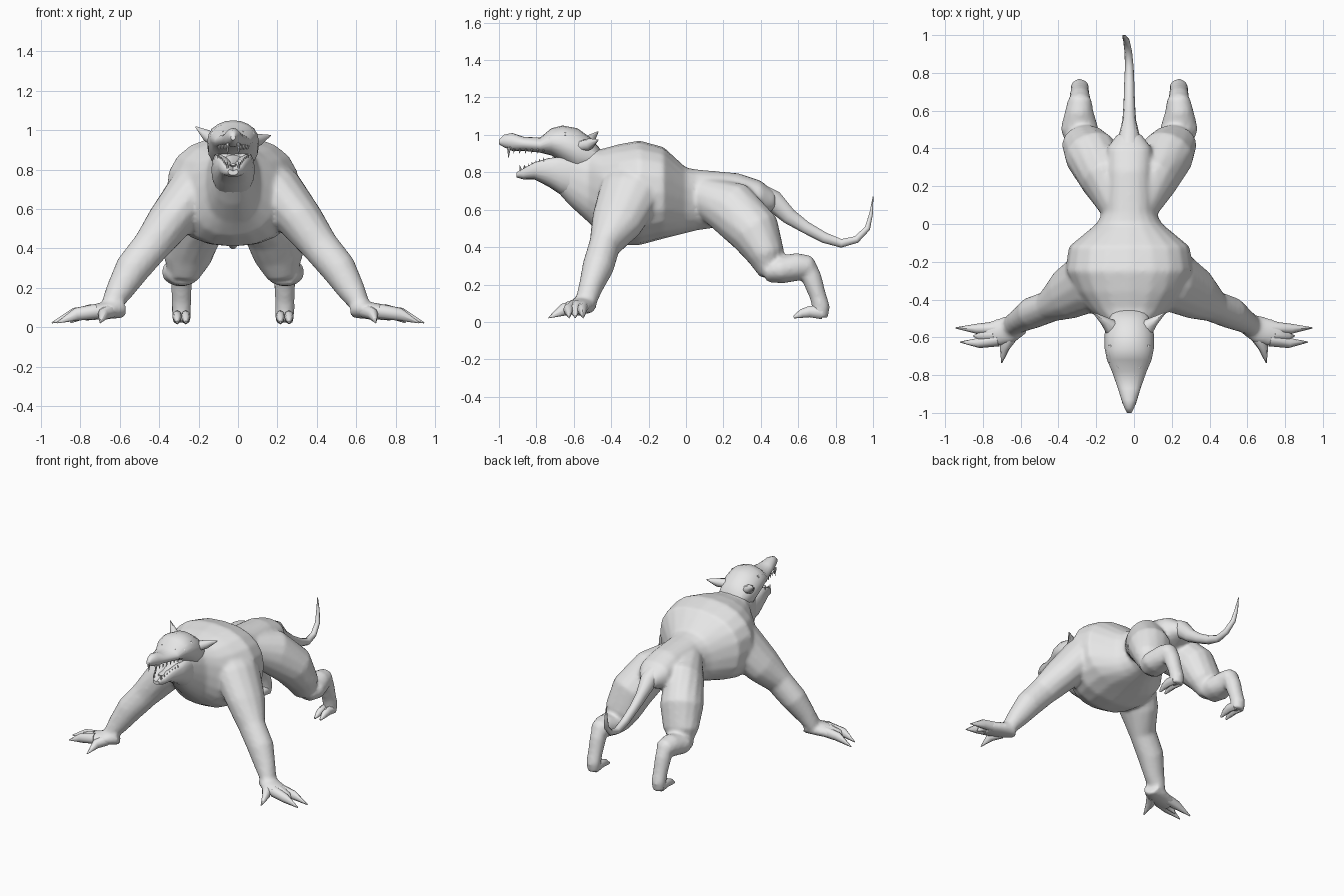
import bpy, bmesh, math
from mathutils import Vector

if "Cube" in bpy.data.objects:
    bpy.data.objects.remove(bpy.data.objects["Cube"])

GREY = (0.8, 0.8, 0.8, 1)
skin = bpy.data.materials.new("grey skin")
skin.use_nodes = True
skin.diffuse_color = GREY
skin.node_tree.nodes["Principled BSDF"].inputs["Base Color"].default_value = GREY

X, Y, Z = Vector((1, 0, 0)), Vector((0, 1, 0)), Vector((0, 0, 1))
MID = -0.025  # spine line
SIDES = (1, -1)


def bulge(value, power):
    return math.copysign(abs(value) ** power, value)


def tube(bm, sections, hint=X, axis=None, sides=14, power=1):
    """Loft ellipses (x, y, z, radius along hint, radius across) into a closed skin."""
    pts = [Vector(s[:3]) for s in sections]
    rings = []
    for i, (p, s) in enumerate(zip(pts, sections)):
        t = axis or (pts[min(i + 1, len(pts) - 1)] - pts[max(i - 1, 0)]).normalized()
        u = (hint - t * hint.dot(t)).normalized()
        v = t.cross(u)
        ring = []
        for k in range(sides):
            a = math.tau * k / sides
            ring.append(bm.verts.new(p + u * s[3] * bulge(math.cos(a), power)
                                     + v * s[4] * bulge(math.sin(a), power)))
        rings.append(ring)
    for a, b in zip(rings, rings[1:]):
        for k in range(sides):
            n = (k + 1) % sides
            bm.faces.new((a[k], a[n], b[n], b[k]))
    bm.faces.new(rings[0][::-1])
    bm.faces.new(rings[-1])
    return rings


def bands(bm, profile, power=1):
    """Loft upright rings given as (y, top, bottom, half width)."""
    secs = [(MID, y, (t + b) / 2, w, (t - b) / 2) for y, t, b, w in profile]
    return tube(bm, secs, X, Y, 20, power)


def flip(sections, side, mid=MID):
    return [(mid + side * s[0], *s[1:]) for s in sections]


def finish(bm, name, angle=50, voxel=0, smooth=0):
    bmesh.ops.recalc_face_normals(bm, faces=bm.faces)
    mesh = bpy.data.meshes.new(name)
    bm.to_mesh(mesh)
    bm.free()
    obj = bpy.data.objects.new(name, mesh)
    bpy.context.collection.objects.link(obj)
    mesh.materials.append(skin)
    for o in bpy.context.selected_objects:
        o.select_set(False)
    obj.select_set(True)
    bpy.context.view_layer.objects.active = obj
    if voxel:  # fuse overlapping lofts into one skin
        rm = obj.modifiers.new("fuse", 'REMESH')
        rm.mode = 'VOXEL'
        rm.voxel_size = voxel
        rm.use_smooth_shade = True
        sm = obj.modifiers.new("soften", 'SMOOTH')
        sm.factor = 0.5
        sm.iterations = smooth
    else:
        bpy.ops.object.shade_smooth_by_angle(angle=math.radians(angle))


# Body: torso, arms and hind legs fused together
body = bmesh.new()
bands(body, [
    (-.7, .9, .71, .08), (-.62, .94, .62, .105), (-.52, .93, .53, .14),
    (-.45, .925, .46, .22), (-.36, .95, .41, .29), (-.25, .97, .41, .34),
    (-.12, .935, .445, .32), (0, .825, .475, .175), (.06, .815, .49, .14),
    (.28, .795, .52, .13), (.4, .755, .57, .12), (.48, .69, .6, .06)], .85)

arm = [(.12, -.27, .77, .17, .13), (.22, -.3, .68, .17, .135), (.34, -.37, .53, .14, .115),
       (.43, -.435, .41, .085, .095), (.525, -.47, .295, .085, .09), (.59, -.51, .185, .065, .07),
       (.635, -.535, .11, .058, .05)]
palm = [(.59, -.525, .1, .055, .055), (.66, -.56, .085, .075, .045),
        (.74, -.58, .075, .07, .04), (.79, -.585, .065, .055, .035)]
thigh = [(.06, .08, .68, .09, .1), (.13, .24, .61, .13, .15), (.2, .37, .48, .145, .14),
         (.235, .43, .35, .125, .1), (.25, .45, .25, .075, .055)]
shin = [(.25, .43, .27, .085, .06), (.265, .51, .28, .1, .075),
        (.265, .6, .295, .075, .075), (.26, .67, .3, .06, .055)]
foot = [(.262, .65, .33, .05, .035), (.262, .67, .24, .055, .055), (.262, .705, .14, .05, .045),
        (.262, .722, .08, .05, .048), (.262, .715, .025, .045, .045)]
for s in SIDES:
    tube(body, flip(arm, s, MID / 2), Y)
    tube(body, flip(palm, s, 0), Y)
    for part in (thigh, shin, foot):
        tube(body, flip(part, s))
finish(body, "body", voxel=0.013, smooth=5)

# Tail
tail = bmesh.new()
tube(tail, [(MID, .36, .68, .08, .08), (MID, .47, .645, .055, .06), (MID, .55, .565, .036, .045),
            (MID, .64, .505, .03, .034), (MID, .74, .45, .027, .03), (MID, .83, .42, .023, .024),
            (-.03, .91, .44, .02, .02), (-.04, .97, .5, .017, .016), (-.05, .99, .58, .012, .01),
            (-.06, 1, .67, .002, .002)], sides=10)
finish(tail, "tail")

# Fingers with claws, and hind toes
fingers = [((.7, -.55), (.83, -.555), (.945, -.55)), ((.72, -.61), (.82, -.63), (.92, -.625)),
           ((.74, -.585), (.81, -.595), (.85, -.592)), ((.65, -.59), (.685, -.655), (.7, -.735))]
for s in SIDES:
    digits = bmesh.new()
    for a, b, c in fingers:
        hint = X if c[0] < .8 else Y
        secs = [(*a, .08, .038, .038), (*b, .065, .027, .033), (*c, .022, .003, .003)]
        tube(digits, flip(secs, s, 0), hint, sides=8)
    finish(digits, "left_fingers" if s > 0 else "right_fingers")
    toes = bmesh.new()
    for off in (-.022, .022):
        x = .262 + off
        secs = [(x, .73, .05, .024, .036), (x, .66, .055, .024, .03),
                (x, .62, .045, .021, .024), (x, .575, .025, .006, .007)]
        tube(toes, flip(secs, s), sides=8)
    finish(toes, "left_toes" if s > 0 else "right_toes")

# Skull and snout
head = bmesh.new()
bands(head, [
    (-.45, .915, .82, .09), (-.51, .985, .79, .11), (-.58, 1.035, .79, .13),
    (-.66, 1.05, .85, .13), (-.72, 1.035, .89, .118), (-.78, .985, .905, .092),
    (-.87, .99, .915, .06), (-.93, 1.01, .915, .042), (-.975, 1, .935, .025),
    (-1, .975, .95, .012)])
finish(head, "head")

# Lower jaw, hollowed along its upper side
jaw = bmesh.new()
rings = bands(jaw, [
    (-.58, .89, .64, .1), (-.67, .915, .68, .11), (-.73, .905, .72, .1),
    (-.81, .87, .762, .075), (-.87, .83, .762, .05), (-.905, .805, .772, .025)], .85)
for ring in rings[1:]:
    half = max(abs(v.co.x - MID) for v in ring)
    mid_z = sum(v.co.z for v in ring) / len(ring)
    for v in ring:
        if v.co.z > mid_z + .001:
            v.co.z = mid_z + (v.co.z - mid_z) * (.2 + abs(v.co.x - MID) / half)
finish(jaw, "lower_jaw")

tongue = bmesh.new()
tube(tongue, [(MID, -.68, .86, .05, .02), (MID, -.76, .835, .04, .015),
              (MID, -.83, .82, .028, .012), (MID, -.87, .825, .01, .006)], sides=8)
finish(tongue, "tongue")

# Teeth: short rows along both jaws, canines in front
teeth = bmesh.new()


def tooth(x, y, z, length, r):
    tube(teeth, [(x, y, z, r, r), (x, y - .004, z + length, .001, .001)], sides=6)


for s in SIDES:
    for i in range(7):
        f = i / 6
        tooth(MID + s * (.075 - .045 * f), -.76 - .19 * f, .925, -.025, .007)
        tooth(MID + s * (.075 - .045 * f), -.76 - .12 * f, .855 - .05 * f, .025, .006)
    tooth(MID + s * .028, -.945, .935, -.06, .011)
    tooth(MID + s * .028, -.885, .79, .05, .009)
finish(teeth, "teeth")

# Ears, brows and eyes
ear = [(.09, -.55, .945, .03, .045), (.13, -.515, .96, .032, .025), (.19, -.47, .995, .003, .003)]
brow = [(.1, -.64, 1, .012, .012), (.085, -.71, .995, .02, .014), (.05, -.76, .985, .01, .01)]
for s in SIDES:
    side = "left" if s > 0 else "right"
    bm = bmesh.new()
    tilt = [(x, y, z - s * (x - .08) * .2, a, b) for x, y, z, a, b in ear]
    tube(bm, flip(tilt, s), Z, sides=8)
    finish(bm, side + "_ear")
    bm = bmesh.new()
    tube(bm, flip(brow, s), sides=8)
    finish(bm, side + "_brow")
    bm = bmesh.new()
    bmesh.ops.create_uvsphere(bm, u_segments=12, v_segments=8, radius=.018)
    bmesh.ops.translate(bm, verts=bm.verts, vec=(MID + s * .095, -.72, .975))
    finish(bm, side + "_eye")
